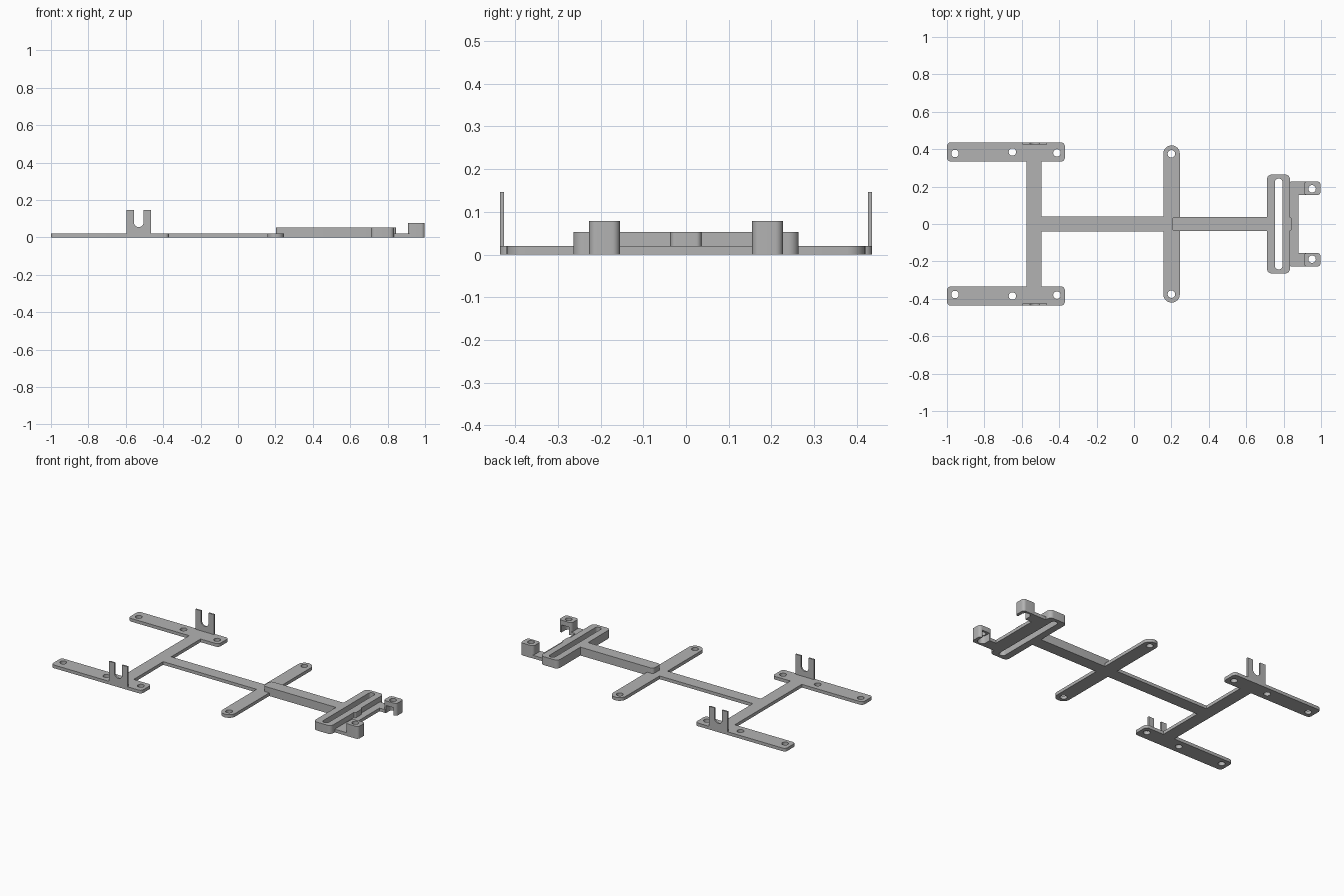
import bpy, bmesh
from math import sin, cos, pi
from mathutils import Matrix

cube = bpy.data.objects.get("Cube")
if cube:
    bpy.data.objects.remove(cube)

grey = bpy.data.materials.new("light grey")
grey.use_nodes = True
colour = (0.45, 0.45, 0.45, 1)
grey.diffuse_color = colour
grey.node_tree.nodes["Principled BSDF"].inputs["Base Color"].default_value = colour


def arc(x, y, r, start, end, steps):
    return [(x + r * cos(start + (end - start) * i / steps),
             y + r * sin(start + (end - start) * i / steps)) for i in range(steps + 1)]


def circle(x, y, r=0.02):
    return arc(x, y, r, 0, 2 * pi, 24)[:-1]


def rounded(x0, x1, y0, y1, r=0):
    if not r:
        return [(x0, y0), (x1, y0), (x1, y1), (x0, y1)]
    corners = [(x1 - r, y1 - r), (x0 + r, y1 - r), (x0 + r, y0 + r), (x1 - r, y0 + r)]
    return [p for i, (x, y) in enumerate(corners)
            for p in arc(x, y, r, i * pi / 2, (i + 1) * pi / 2, 8)]


def solid(name, loops, z0, z1, matrix=None):
    """Extrude a filled outline (first loop) with holes (other loops)."""
    curve = bpy.data.curves.new(name, 'CURVE')
    curve.dimensions = '2D'
    curve.fill_mode = 'BOTH'
    curve.extrude = (z1 - z0) / 2
    for loop in loops:
        spline = curve.splines.new('POLY')
        spline.points.add(len(loop) - 1)
        for point, (x, y) in zip(spline.points, loop):
            point.co = (x, y, 0, 1)
        spline.use_cyclic_u = True
    temp = bpy.data.objects.new(name, curve)
    mesh = bpy.data.meshes.new_from_object(temp)
    bpy.data.objects.remove(temp)
    bpy.data.curves.remove(curve)
    bm = bmesh.new()
    bm.from_mesh(mesh)
    bmesh.ops.remove_doubles(bm, verts=bm.verts, dist=1e-5)
    bmesh.ops.translate(bm, verts=bm.verts, vec=(0, 0, (z0 + z1) / 2))
    if matrix:
        bmesh.ops.transform(bm, matrix=matrix, verts=bm.verts)
    bmesh.ops.recalc_face_normals(bm, faces=bm.faces)
    bm.to_mesh(mesh)
    bm.free()
    mesh.name = name
    mesh.materials.clear()
    mesh.materials.append(grey)
    obj = bpy.data.objects.new(name, mesh)
    bpy.context.collection.objects.link(obj)
    parts.append(obj)
    return obj


parts = []
THIN, TALL, POST = 0.02, 0.053, 0.078

# Thin central frame
solid("rear_crossbar", [rounded(-0.575, -0.495, -0.334, 0.334)], 0, THIN)
solid("spine", [rounded(-0.495, 0.157, -0.04, 0.04)], 0, THIN)
solid("middle_arm", [rounded(0.157, 0.245, -0.42, 0.42, 0.0435),
                     circle(0.2, 0.375), circle(0.2, -0.375)], 0, THIN)

# Raised beam and slotted block
solid("raised_beam", [rounded(0.202, 0.74, -0.038, 0.038, 0.018)], 0, TALL)
solid("slotted_block", [rounded(0.711, 0.834, -0.264, 0.264, 0.025),
                        rounded(0.754, 0.793, -0.243, 0.243, 0.018)], 0, TALL)
solid("beam_end", [rounded(0.805, 0.845, -0.036, 0.036, 0.012)], 0, TALL)
solid("end_plate", [rounded(0.825, 0.88, -0.226, 0.226, 0.012)], 0, THIN)

upright = Matrix.Rotation(pi / 2, 4, 'X')
for side, word in ((1, "left"), (-1, "right")):
    def span(x0, x1, y0, y1, r=0):
        low, high = sorted((y0 * side, y1 * side))
        return rounded(x0, x1, low, high, r)

    # Long mounting plate with three screw holes
    holes = [circle(x, y * side) for x, y in ((-0.957, 0.377), (-0.65, 0.385), (-0.412, 0.38))]
    solid(word + "_side_plate", [span(-1, -0.37, 0.334, 0.436, 0.02)] + holes, 0, THIN)

    # Upright tab with an open U notch
    notch = arc(-0.531, 0.081, 0.026, pi, 2 * pi, 12)
    outline = [(-0.596, 0), (-0.466, 0), (-0.466, 0.146), (-0.505, 0.146)]
    outline += notch[::-1] + [(-0.557, 0.146), (-0.596, 0.146)]
    tab = solid(word + "_notched_tab", [outline], -0.005, 0.005, upright)
    tab.data.transform(Matrix.Translation((0, 0.431 * side, 0)))

    # Prong and drilled post, hollow below and open on the inner face
    solid(word + "_prong", [span(0.87, 0.92, 0.155, 0.226)], 0, THIN)
    post = solid(word + "_post", [span(0.908, 0.998, 0.155, 0.227, 0.018),
                                  circle(0.952, 0.188 * side)], 0, POST)
    cutter = solid("pocket_cutter", [span(0.925, 0.979, 0.12, 0.214, 0.025)], -0.02, 0.048)
    parts.remove(cutter)
    cutter.hide_render = True
    cut = post.modifiers.new("pocket", 'BOOLEAN')
    cut.operation = 'DIFFERENCE'
    cut.solver = 'EXACT'
    cut.object = cutter
    bpy.context.view_layer.update()
    graph = bpy.context.evaluated_depsgraph_get()
    carved = bpy.data.meshes.new_from_object(post.evaluated_get(graph))
    post.modifiers.clear()
    post.data = carved
    bpy.data.objects.remove(cutter)

# Smooth the rounded corners and keep hard edges sharp
bpy.ops.object.select_all(action='DESELECT')
for part in parts:
    part.select_set(True)
bpy.context.view_layer.objects.active = parts[0]
bpy.ops.object.shade_smooth_by_angle(angle=pi / 6)
